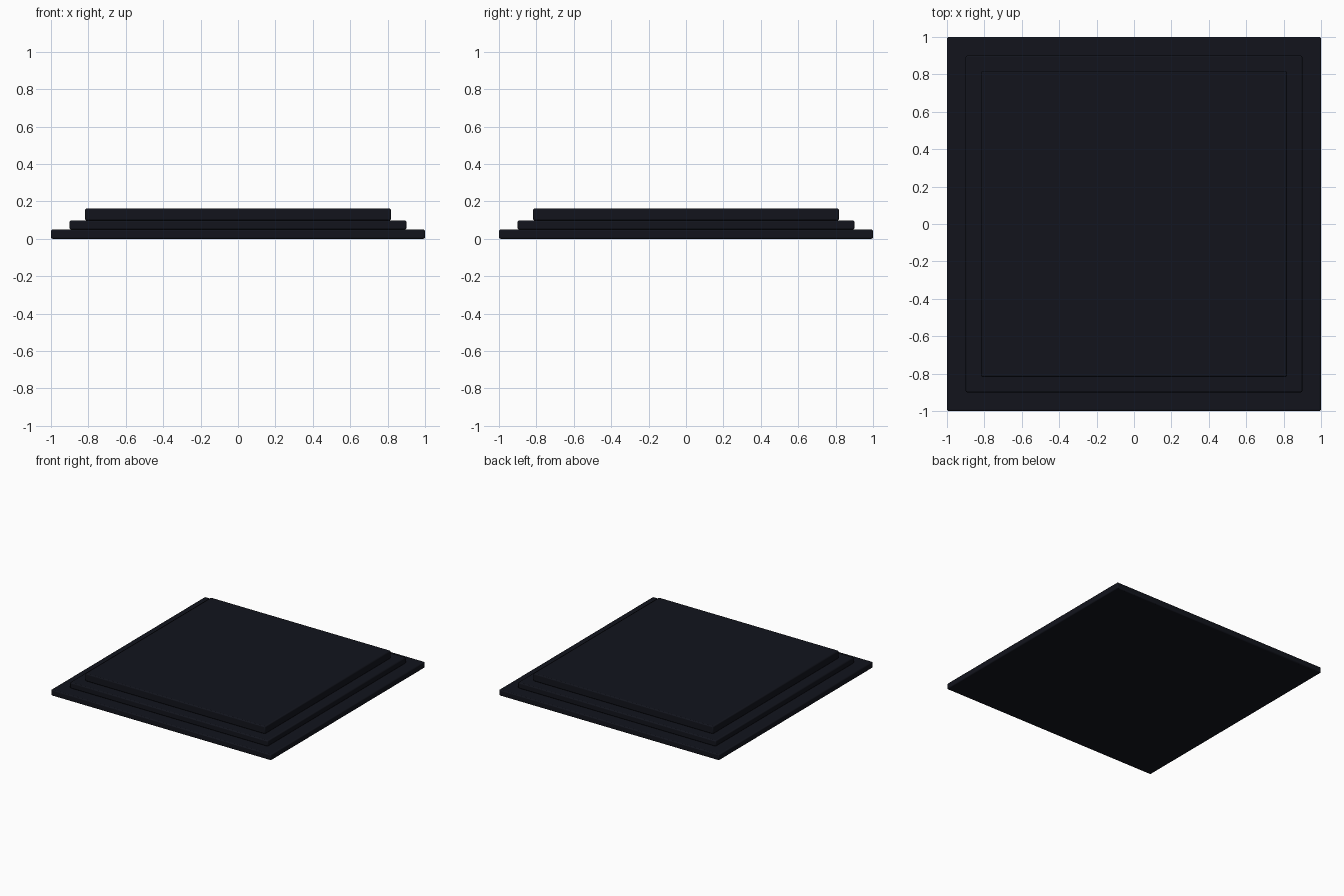
import bpy

if "Cube" in bpy.data.objects:
    bpy.data.objects.remove(bpy.data.objects["Cube"])

# Dark stone finish shared by all tiers
dark = bpy.data.materials.new("dark_stone")
dark.diffuse_color = (0.006, 0.007, 0.012, 1)
dark.use_nodes = True
dark.node_tree.nodes["Principled BSDF"].inputs["Base Color"].default_value = dark.diffuse_color


def slab(name, half, z0, z1, bevel=0.008):
    """Square slab with slightly eased edges."""
    bpy.ops.mesh.primitive_cube_add(size=1, location=(0, 0, (z0 + z1) / 2))
    ob = bpy.context.object
    ob.name = name
    ob.scale = (half * 2, half * 2, z1 - z0)
    bpy.ops.object.transform_apply(location=False, rotation=False, scale=True)
    mod = ob.modifiers.new("eased_edges", 'BEVEL')
    mod.width = bevel
    mod.segments = 2
    bpy.ops.object.shade_smooth_by_angle()
    ob.data.materials.append(dark)
    return ob


# Three stepped tiers, from the ground up
for name, half, z0, z1 in (("lower_step", 1.0, 0.0, 0.049),
                           ("middle_step", 0.90, 0.049, 0.098),
                           ("top_platform", 0.818, 0.098, 0.162)):
    slab(name, half, z0, z1)
